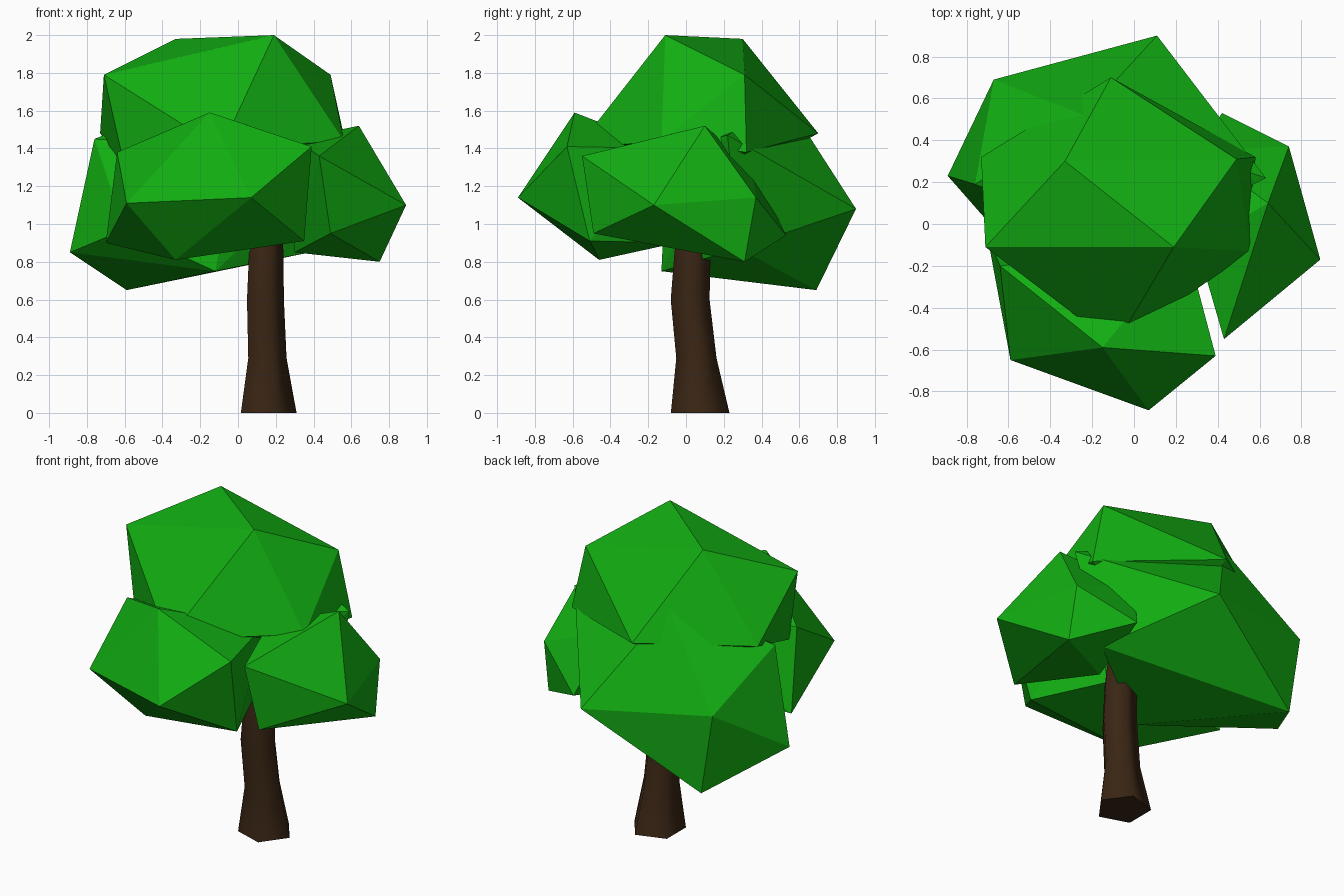
import bpy, bmesh, math
from mathutils import Vector

if "Cube" in bpy.data.objects:
    bpy.data.objects.remove(bpy.data.objects["Cube"])


def material(name, rgb):
    m = bpy.data.materials.new(name)
    m.diffuse_color = (*rgb, 1)
    m.use_nodes = True
    m.node_tree.nodes["Principled BSDF"].inputs["Base Color"].default_value = m.diffuse_color
    return m


leaf = material("leaf green", (0.006, 0.42, 0.006))
bark = material("bark brown", (0.042, 0.019, 0.007))


def finish(name, bm, mat, smooth=False):
    bmesh.ops.recalc_face_normals(bm, faces=bm.faces[:])
    for f in bm.faces:
        f.smooth = smooth
    me = bpy.data.meshes.new(name)
    bm.to_mesh(me)
    bm.free()
    me.materials.append(mat)
    ob = bpy.data.objects.new(name, me)
    bpy.context.collection.objects.link(ob)
    return ob


def clump(name, corners):
    """Faceted leaf clump: convex hull over its corner points."""
    bm = bmesh.new()
    for c in corners:
        bm.verts.new(c)
    res = bmesh.ops.convex_hull(bm, input=bm.verts[:])
    bmesh.ops.delete(bm, geom=[v for v in bm.verts if not v.link_faces], context='VERTS')
    finish(name, bm, leaf)


# Leaf clumps
clump("top_leaves", [
    (0.19, -0.11, 2.0), (-0.33, 0.30, 1.98), (-0.71, -0.11, 1.79), (0.49, 0.31, 1.79),
    (0.56, -0.13, 1.44), (0.58, 0.32, 1.38), (-0.11, 0.70, 1.48), (-0.73, 0.32, 1.48),
    (-0.09, -0.58, 1.40), (-0.60, -0.18, 1.30), (0.0, 0.1, 1.15)])
clump("front_leaves", [
    (-0.15, -0.59, 1.59), (0.07, -0.89, 1.14), (-0.59, -0.65, 1.11), (0.39, -0.63, 1.41),
    (0.35, -0.51, 0.91), (-0.33, -0.46, 0.81), (-0.70, -0.06, 0.90), (-0.64, -0.20, 1.38),
    (0.25, -0.10, 1.40), (0.15, -0.05, 0.90)])
clump("back_leaves", [
    (0.11, 0.90, 1.08), (-0.67, 0.69, 1.16), (-0.89, 0.23, 0.85), (-0.59, 0.69, 0.65),
    (-0.76, 0.19, 1.45), (-0.24, 0.52, 1.67), (0.48, 0.28, 0.87), (-0.12, -0.13, 0.75),
    (0.63, 0.22, 1.47), (-0.60, -0.10, 0.97), (0.0, -0.1, 1.4)])
clump("right_leaves", [
    (0.89, -0.17, 1.10), (0.64, 0.10, 1.52), (0.74, 0.37, 1.14), (0.75, 0.31, 0.80),
    (0.43, -0.55, 1.36), (0.49, -0.49, 0.95), (0.42, 0.53, 0.94), (0.30, 0.05, 0.85),
    (0.30, -0.10, 1.45), (0.30, 0.35, 1.30)])

# Trunk: five-sided rings (centre x, centre y, height, radius)
rings = [(0.147, 0.075, 0, 0.163), (0.145, 0.055, 0.29, 0.112), (0.135, 0.022, 0.6, 0.108),
         (0.14, 0.035, 0.86, 0.1), (0.14, 0.06, 1.15, 0.08)]
bm = bmesh.new()
loops = [[bm.verts.new((x + r * math.cos(math.tau * i / 5), y + r * math.sin(math.tau * i / 5), z))
          for i in range(5)] for x, y, z, r in rings]
for a, b in zip(loops, loops[1:]):
    for i in range(5):
        j = (i + 1) % 5
        bm.faces.new((a[i], a[j], b[j], b[i]))
bm.faces.new(loops[0][::-1])
bm.faces.new(loops[-1])
trunk = finish("trunk", bm, bark, smooth=True)
for p in trunk.data.polygons:
    if len(p.vertices) == 5:
        p.use_smooth = False
for e in trunk.data.edges:
    if all(trunk.data.vertices[i].co.z < 0.01 for i in e.vertices):
        e.use_edge_sharp = True
